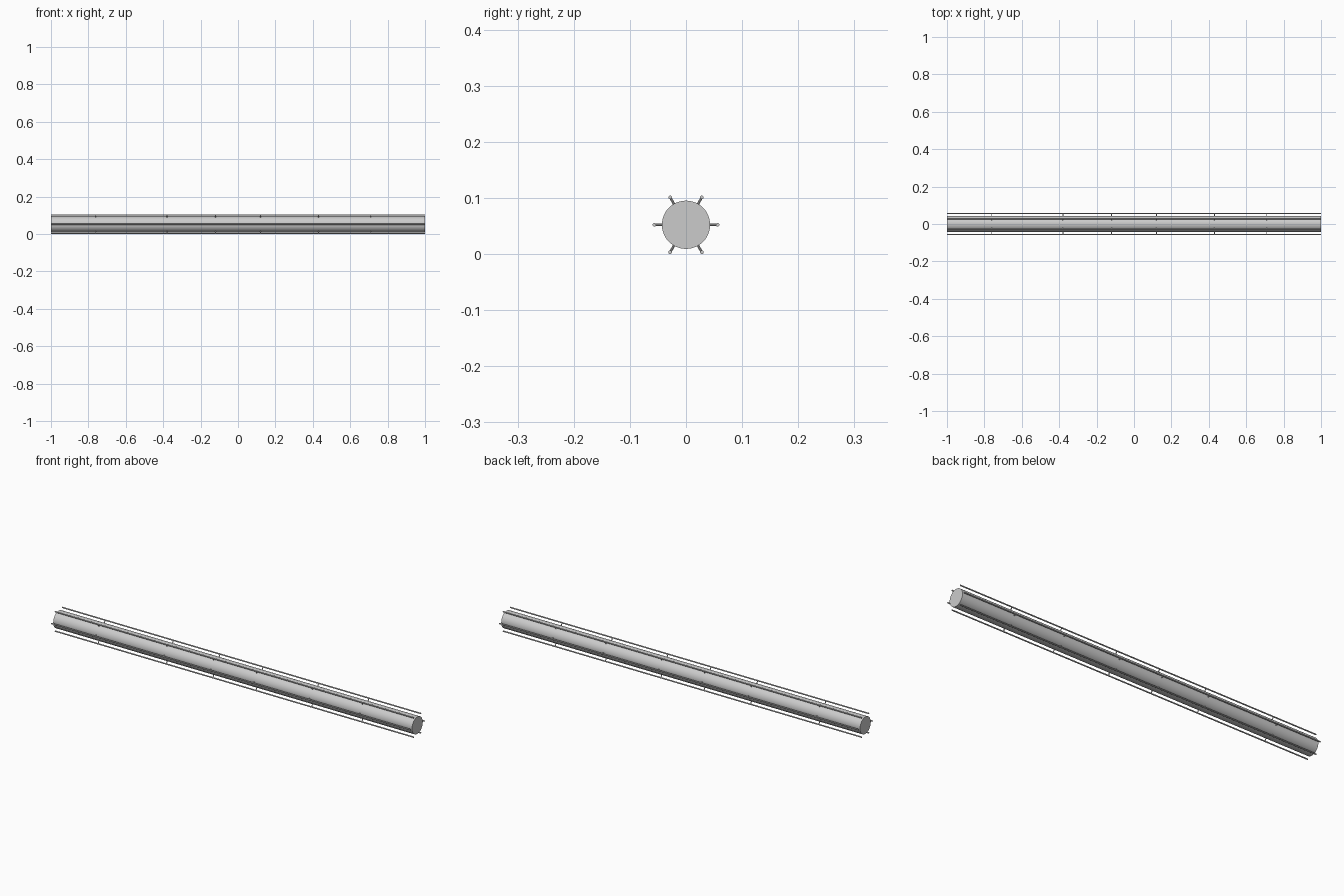
import bpy
from math import cos, sin, pi
from mathutils import Vector

cube = bpy.data.objects.get("Cube")
if cube:
    bpy.data.objects.remove(cube, do_unlink=True)

CORE_R, RAIL_R, POST_R, RAIL_DIST = 0.043, 0.0032, 0.0022, 0.0565
AXIS_Z = RAIL_DIST * sin(pi / 3) + RAIL_R
POST_X = (-0.76, -0.38, -0.12, 0.12, 0.43, 0.71)

grey = bpy.data.materials.new("plain_grey")
grey.use_nodes = True
colour = (0.6, 0.6, 0.6, 1)
grey.diffuse_color = colour
grey.node_tree.nodes["Principled BSDF"].inputs["Base Color"].default_value = colour


def rod(name, start, end, radius, sides):
    """Capped cylinder between two points."""
    start, end = Vector(start), Vector(end)
    bpy.ops.mesh.primitive_cylinder_add(
        vertices=sides, radius=radius, depth=(end - start).length,
        location=(start + end) / 2,
        rotation=(end - start).to_track_quat("Z", "Y").to_euler())
    obj = bpy.context.object
    obj.name = name
    obj.data.materials.append(grey)
    bpy.ops.object.shade_smooth_by_angle()
    return obj


# Main tube
rod("main_tube", (-1, 0, AXIS_Z), (1, 0, AXIS_Z), CORE_R, 48)

# Six long rails, each held off the tube by short posts
for i in range(6):
    dy, dz = cos(i * pi / 3), sin(i * pi / 3)
    at = lambda x, r: (x, r * dy, AXIS_Z + r * dz)
    rod(f"rail_{i + 1}", at(-1, RAIL_DIST), at(1, RAIL_DIST), RAIL_R, 12)
    for j, x in enumerate(POST_X):
        rod(f"rail_{i + 1}_post_{j + 1}", at(x, CORE_R - 0.003), at(x, RAIL_DIST), POST_R, 10)
